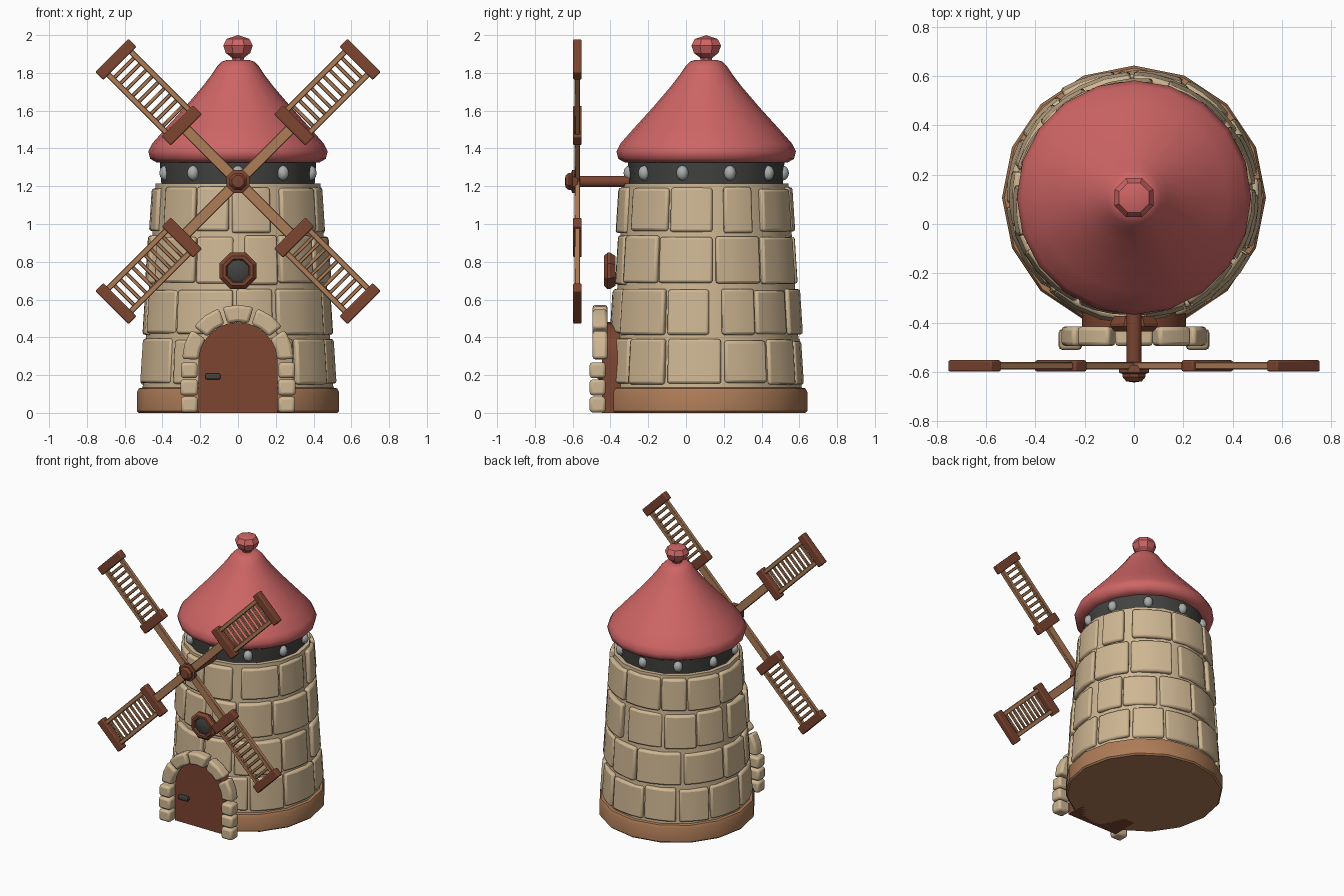
import bpy, bmesh, math, random
from mathutils import Matrix, Vector

if "Cube" in bpy.data.objects:
    bpy.data.objects.remove(bpy.data.objects["Cube"])

random.seed(4)
CY = 0.107  # tower axis in y


def material(name, rgb):
    m = bpy.data.materials.new(name)
    m.diffuse_color = (*rgb, 1)
    m.use_nodes = True
    m.node_tree.nodes["Principled BSDF"].inputs["Base Color"].default_value = m.diffuse_color
    return m


STONE = material("sand stone", (0.62, 0.47, 0.29))
ROOF = material("red roof", (0.62, 0.13, 0.13))
DARK = material("dark wood", (0.20, 0.058, 0.03))
WOOD = material("light wood", (0.42, 0.20, 0.095))
IRON = material("dark iron", (0.055, 0.055, 0.052))
STUD = material("pale metal", (0.40, 0.42, 0.41))


def finish(name, bm, mat, bevel=0, segs=2, angle=35, loc=(0, 0, 0), rot=(0, 0, 0)):
    bmesh.ops.remove_doubles(bm, verts=bm.verts, dist=1e-5)
    bmesh.ops.recalc_face_normals(bm, faces=bm.faces)
    me = bpy.data.meshes.new(name)
    bm.to_mesh(me)
    bm.free()
    me.materials.append(mat)
    ob = bpy.data.objects.new(name, me)
    ob.location, ob.rotation_euler = loc, rot
    bpy.context.collection.objects.link(ob)
    if bevel:
        b = ob.modifiers.new("bevel", 'BEVEL')
        b.width, b.segments, b.limit_method = bevel, segs, 'ANGLE'
        b.angle_limit = math.radians(40)
    bpy.ops.object.select_all(action='DESELECT')
    ob.select_set(True)
    bpy.context.view_layer.objects.active = ob
    bpy.ops.object.shade_smooth_by_angle(angle=math.radians(angle))
    return ob


def lathe(name, prof, n, mat, loc=(0, CY, 0), rot=(0, 0, 0), angle=35, turn=0.0):
    bm = bmesh.new()
    rings = []
    for r, z in prof:
        rings.append([bm.verts.new((r * math.cos(math.tau * (i + turn) / n),
                                    r * math.sin(math.tau * (i + turn) / n), z))
                      for i in range(n)])
    for a, b in zip(rings, rings[1:]):
        for i in range(n):
            j = (i + 1) % n
            bm.faces.new((a[i], a[j], b[j], b[i]))
    bmesh.ops.dissolve_degenerate(bm, dist=1e-5, edges=bm.edges)
    return finish(name, bm, mat, angle=angle, loc=loc, rot=rot)


def box(bm, centre, size, mat=Matrix()):
    m = mat @ Matrix.Translation(centre) @ Matrix.Diagonal((*size, 1))
    bmesh.ops.create_cube(bm, size=1, matrix=m)


def arc_block(bm, a0, a1, segs, point):
    """Bent block; point(angle, outer, upper) places each corner."""
    rows = []
    for k in range(segs + 1):
        a = a0 + (a1 - a0) * k / segs
        rows.append([bm.verts.new(point(a, o, u)) for o, u in ((0, 0), (1, 0), (1, 1), (0, 1))])
    for p, q in zip(rows, rows[1:]):
        for i in range(4):
            j = (i + 1) % 4
            bm.faces.new((p[i], p[j], q[j], q[i]))
    bm.faces.new(rows[0])
    bm.faces.new(rows[-1][::-1])


# Tower body, base, iron band, roof and finial
def wall_r(z):
    return 0.505 - 0.064 * (z - 0.13)


lathe("tower_wall", [(0, 0.1), (wall_r(0.1), 0.1), (wall_r(1.215), 1.215), (0, 1.215)], 16, STONE)
lathe("base_ring", [(0, 0), (0.525, 0), (0.535, 0.01), (0.535, 0.11), (0.525, 0.13), (0.48, 0.138), (0, 0.138)],
      16, WOOD, angle=40)
lathe("iron_band", [(0, 1.20), (0.405, 1.20), (0.415, 1.34), (0, 1.34)], 16, IRON)
lathe("roof", [(0, 1.325), (0.43, 1.325), (0.465, 1.345), (0.475, 1.385), (0.455, 1.425), (0.38, 1.51),
               (0.28, 1.62), (0.19, 1.725), (0.14, 1.79), (0.11, 1.835), (0.085, 1.86), (0.06, 1.868), (0, 1.868)],
      20, ROOF, angle=60)
lathe("roof_finial", [(0, 1.86), (0.03, 1.86), (0.035, 1.88), (0.07, 1.905), (0.085, 1.945), (0.065, 1.98), (0, 2.0)],
      8, ROOF, angle=20, turn=0.5)

# Studs around the band
bm = bmesh.new()
for i in range(10):
    a = math.tau * i / 10 - math.pi / 2
    m = Matrix.Translation((0.405 * math.cos(a), 0.405 * math.sin(a) + CY, 1.27)) @ Matrix.Diagonal((0.033, 0.033, 0.04, 1))
    bmesh.ops.create_uvsphere(bm, u_segments=10, v_segments=6, radius=1, matrix=m)
finish("band_studs", bm, STUD, angle=60)

# Raised wall stones, four courses of uneven blocks
bm = bmesh.new()
for row, (z0, z1) in enumerate([(0.145, 0.395), (0.41, 0.66), (0.675, 0.94), (0.95, 1.20)]):
    widths = [random.uniform(0.18, 0.34) for _ in range(11)]
    gaps = [random.choice((0.012, 0.015, 0.02, 0.07)) for _ in widths]
    k = math.tau / (sum(widths) + sum(gaps))
    a = row * 0.9 + 0.2
    for w, g in zip(widths, gaps):
        lift = random.uniform(0.012, 0.026)
        tilt = random.uniform(-0.008, 0.008)
        lo, hi = z0 + random.uniform(0, 0.015), z1 - random.uniform(0, 0.015)
        a0, a1 = a, a + w * k

        def place(t, o, u):
            z = hi if u else lo
            r = wall_r(z) + (lift + tilt * (2 * (t - a0) / (a1 - a0) - 1) if o else -0.05)
            return (r * math.cos(t), r * math.sin(t) + CY, z)
        arc_block(bm, a0, a1, 3, place)
        a = a1 + g * k
finish("wall_stones", bm, STONE, bevel=0.014, angle=40)

# Arched door
SPRING = 0.27
bm = bmesh.new()
outline = [(-0.21, 0.0), (0.21, 0.0)]
outline += [(0.21 * math.cos(math.pi * i / 12), SPRING + 0.21 * math.sin(math.pi * i / 12)) for i in range(13)]
face = bm.faces.new([bm.verts.new((x, -0.445, z)) for x, z in outline])
ext = bmesh.ops.extrude_face_region(bm, geom=[face])
bmesh.ops.translate(bm, vec=(0, 0.2, 0), verts=[v for v in ext["geom"] if isinstance(v, bmesh.types.BMVert)])
if not face.is_valid or len(bm.faces) < len(outline) + 2:
    bm.faces.new([v for v in bm.verts if v.co.y < -0.4])
finish("door", bm, DARK)

bm = bmesh.new()
box(bm, (-0.133, -0.455, 0.193), (0.08, 0.03, 0.03))
finish("door_handle", bm, IRON, bevel=0.006)

# Stone door frame: three jamb blocks each side and five arch blocks
bm = bmesh.new()
for s in (-1, 1):
    for i, w in enumerate((0.09, 0.095, 0.088)):
        box(bm, (s * 0.258, -0.468, 0.044 + 0.091 * i), (w, 0.085, 0.084))
for i in range(5):
    def place(t, o, u):
        r = 0.297 if o else 0.207
        return (r * math.cos(t), -0.495 if u else -0.415, SPRING + 0.005 + r * math.sin(t))
    arc_block(bm, math.pi * i / 5 + 0.035, math.pi * (i + 1) / 5 - 0.035, 2, place)
finish("door_frame_stones", bm, STONE, bevel=0.016, angle=40)

# Round window facing front
FRONT = (math.pi / 2, 0, 0)
lathe("window_frame", [(0.06, -0.03), (0.085, -0.03), (0.105, 0.0), (0.105, 0.012), (0.085, 0.032), (0.068, 0.032),
                       (0.058, 0.012), (0.06, -0.03)], 8, DARK, (0, -0.403, 0.752), FRONT, 20, 0.5)
lathe("window_glass", [(0, -0.03), (0.064, -0.03), (0.064, 0.015), (0.045, 0.024), (0, 0.026)], 12, IRON,
      (0, -0.403, 0.752), FRONT, 40)

# Sail shaft with hub cap
HUB_Z = 1.225
lathe("sail_shaft", [(0, 0), (0.031, 0), (0.031, 0.27), (0, 0.27)], 10, DARK, (0, -0.30, HUB_Z), FRONT, 50)
lathe("sail_hub", [(0, 0), (0.06, 0), (0.066, 0.01), (0.066, 0.03), (0.05, 0.036), (0.05, 0.048), (0.034, 0.066),
                   (0, 0.07)], 8, DARK, (0, -0.572, HUB_Z), FRONT, 30, 0.5)

# Four lattice sails on the diagonals
arms, ends = bmesh.new(), bmesh.new()
for i in range(4):
    m = Matrix.Translation((0, -0.575, HUB_Z)) @ Matrix.Rotation(math.radians(45 + 90 * i), 4, 'Y')
    box(arms, (0.21, 0, 0), (0.40, 0.03, 0.058), m)
    for s in (-1, 1):
        box(arms, (0.67, 0, s * 0.085), (0.45, 0.03, 0.03), m)
    for j in range(9):
        box(arms, (0.488 + 0.0455 * j, 0, 0), (0.02, 0.018, 0.16), m)
    box(ends, (0.42, 0, 0), (0.066, 0.046, 0.235), m)
    box(ends, (0.914, 0, 0), (0.06, 0.046, 0.248), m)
finish("sail_frames", arms, WOOD, bevel=0.004, segs=1)
finish("sail_end_bars", ends, DARK, bevel=0.007)
